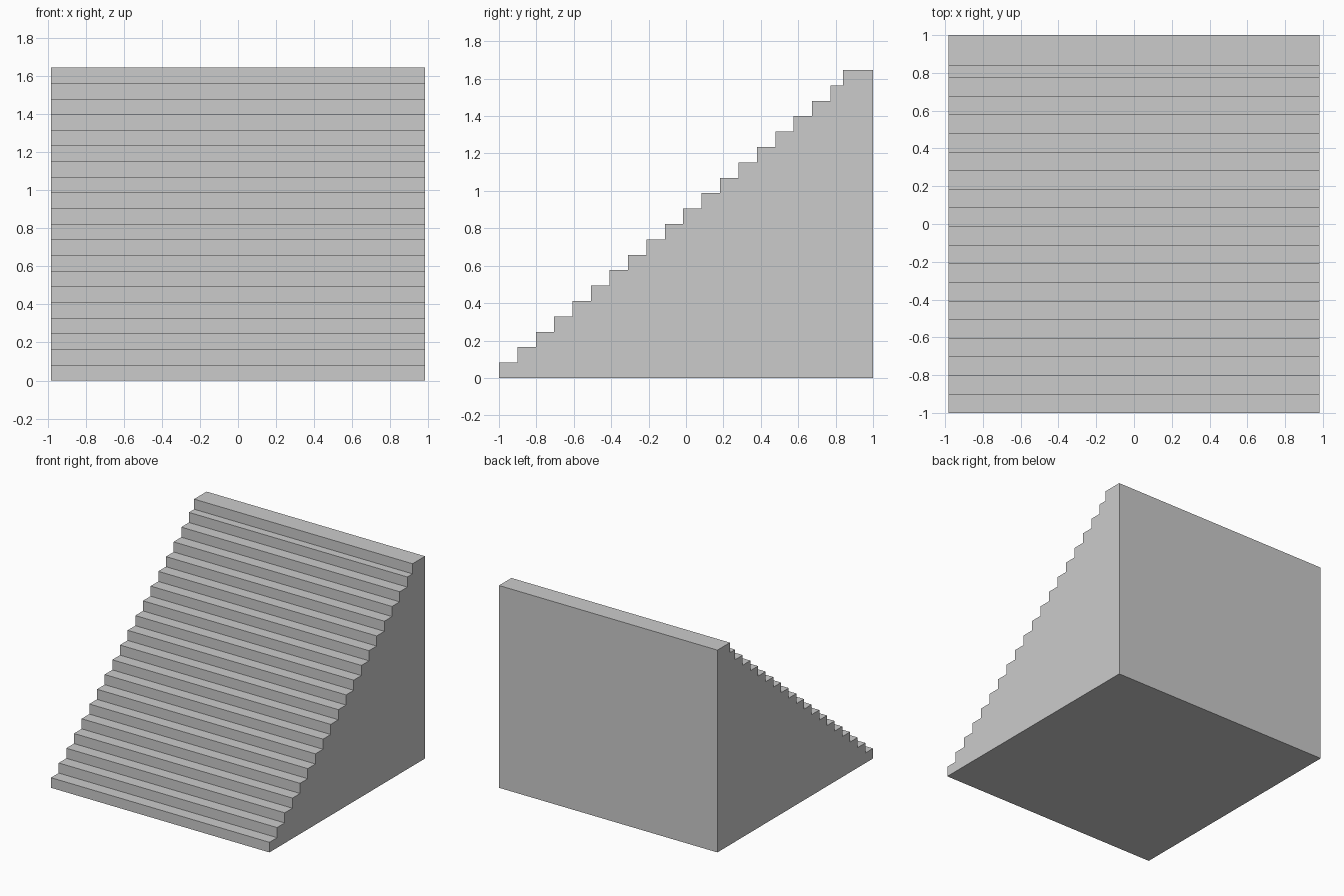
import bpy
import bmesh

if "Cube" in bpy.data.objects:
    bpy.data.objects.remove(bpy.data.objects["Cube"])

HALF_WIDTH = 0.983
STEPS = 20
RISE = 1.646 / STEPS
RUN = 0.0985
LANDING_Y = 0.84

# Side profile: regular steps, with a shorter last tread before the landing
profile = [(1.0, 0.0), (-1.0, 0.0)]
for i in range(STEPS):
    y = -1.0 + i * RUN if i < STEPS - 1 else LANDING_Y
    if i:
        profile.append((y, i * RISE))
    profile.append((y, (i + 1) * RISE))
profile.append((1.0, STEPS * RISE))

# Solid staircase: extrude the profile across the width
bm = bmesh.new()
side = bm.faces.new([bm.verts.new((-HALF_WIDTH, y, z)) for y, z in profile])
result = bmesh.ops.extrude_face_region(bm, geom=[side], use_keep_orig=True)
moved = [g for g in result["geom"] if isinstance(g, bmesh.types.BMVert)]
bmesh.ops.translate(bm, verts=moved, vec=(2 * HALF_WIDTH, 0, 0))
bmesh.ops.recalc_face_normals(bm, faces=bm.faces)

mesh = bpy.data.meshes.new("staircase")
bm.to_mesh(mesh)
bm.free()
bpy.context.collection.objects.link(bpy.data.objects.new("staircase", mesh))
